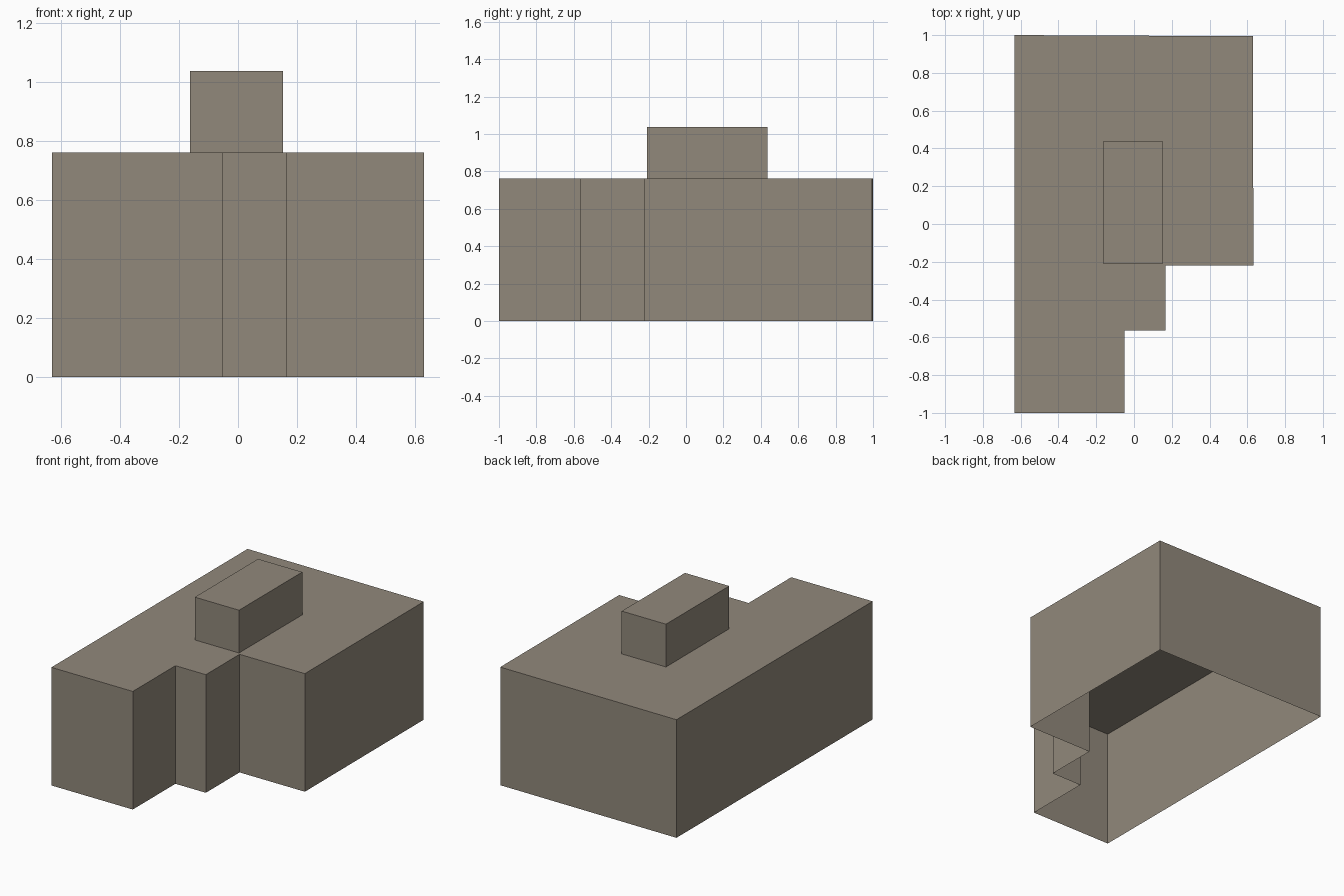
import bpy
import bmesh

if "Cube" in bpy.data.objects:
    bpy.data.objects.remove(bpy.data.objects["Cube"])

stone = bpy.data.materials.new("warm_grey_stone")
stone.diffuse_color = (0.285, 0.248, 0.198, 1.0)
stone.use_nodes = True
stone.node_tree.nodes["Principled BSDF"].inputs["Base Color"].default_value = stone.diffuse_color


def open_block(name, outline, z0, z1):
    """Extrude a counter-clockwise footprint into walls and a flat roof, open below."""
    bm = bmesh.new()
    base = [bm.verts.new((x, y, z0)) for x, y in outline]
    top = [bm.verts.new((x, y, z1)) for x, y in outline]
    n = len(outline)
    for i in range(n):
        j = (i + 1) % n
        bm.faces.new((base[i], base[j], top[j], top[i]))
    bm.faces.new(top)
    mesh = bpy.data.meshes.new(name)
    bm.to_mesh(mesh)
    bm.free()
    mesh.materials.append(stone)
    obj = bpy.data.objects.new(name, mesh)
    bpy.context.collection.objects.link(obj)
    return obj


# Main building: stepped front right corner, slightly skewed back right corner
open_block("building_body", [
    (-0.632, -1.0), (-0.051, -1.0), (-0.051, -0.565), (0.166, -0.565),
    (0.166, -0.221), (0.632, -0.221), (0.63, 0.994), (-0.632, 1.0),
], 0.0, 0.762)

# Rooftop block
open_block("rooftop_block", [
    (-0.163, -0.208), (0.153, -0.208), (0.153, 0.437), (-0.163, 0.437),
], 0.762, 1.038)
